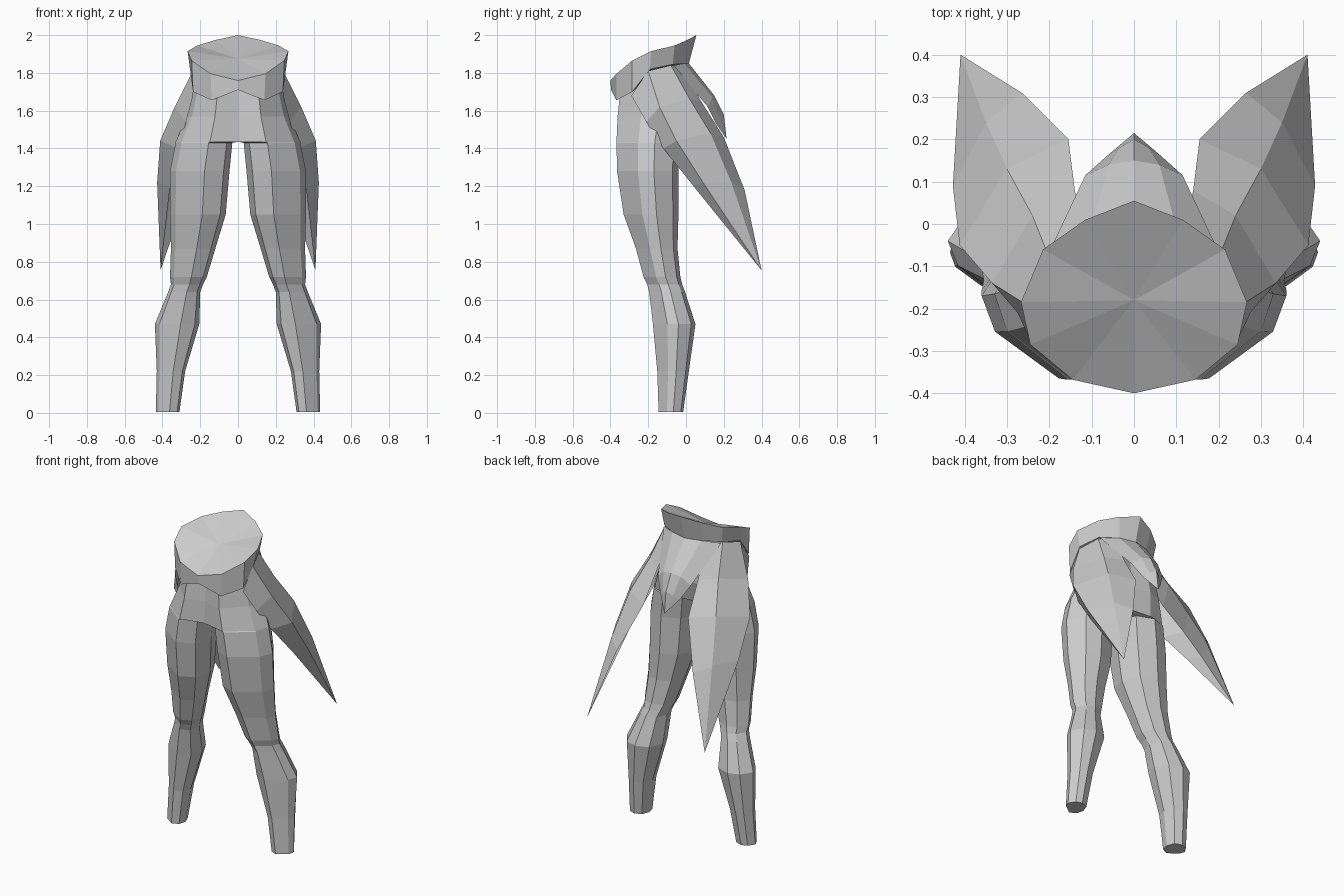
import bpy
import bmesh

cube = bpy.data.objects.get("Cube")
if cube:
    bpy.data.objects.remove(cube, do_unlink=True)

GREY = (0.6, 0.6, 0.6, 1)
grey = bpy.data.materials.new("plain grey")
grey.use_nodes = True
grey.diffuse_color = GREY
grey.node_tree.nodes["Principled BSDF"].inputs["Base Color"].default_value = GREY


def loft(name, rows, closed=False, fan_start=None, fan_end=None, caps=False):
    """Bridge rows of points, optionally fanning to end points, then mirror across x."""
    bm = bmesh.new()
    grid = [[bm.verts.new(p) for p in row] for row in rows]
    n = len(grid[0])
    spans = [(i, (i + 1) % n) for i in range(n if closed else n - 1)]
    for a, b in zip(grid, grid[1:]):
        for i, j in spans:
            bm.faces.new((a[i], a[j], b[j], b[i]))
    for point, row in ((fan_start, grid[0]), (fan_end, grid[-1])):
        if point:
            tip = bm.verts.new(point)
            for i, j in spans:
                bm.faces.new((row[i], row[j], tip))
    if caps:
        bm.faces.new(grid[0])
        bm.faces.new(grid[-1])
    bmesh.ops.recalc_face_normals(bm, faces=bm.faces)
    mesh = bpy.data.meshes.new(name)
    bm.to_mesh(mesh)
    bm.free()
    mesh.materials.append(grey)
    obj = bpy.data.objects.new(name, mesh)
    bpy.context.collection.objects.link(obj)
    mirror = obj.modifiers.new("Mirror", "MIRROR")
    mirror.use_clip = True
    return obj


# Cross-sections as fractions of width (inner to outer) and depth (front to back)
limb = [(.42, 0), (.9, .34), (1, .6), (.8, .9), (.5, 1), (.15, .88), (0, .5), (.1, .15)]
hip = [(.45, 0), (.9, .34), (1, .6), (.8, .9), (.45, 1), (0, .95), (0, .5), (0, .1)]

# Legs and hips: height, inner x, outer x, front y, back y
leg_sizes = [
    (.005, .31, .435, -.145, -.015),
    (.22, .28, .43, -.152, .015),
    (.47, .205, .44, -.175, .05),
    (.64, .2, .37, -.195, -.005),
    (.68, .185, .355, -.205, -.02),
    (.72, .165, .36, -.225, -.03),
    (.87, .12, .355, -.265, -.045),
    (1.05, .065, .36, -.33, -.04),
    (1.28, .045, .36, -.365, -.04),
    (1.43, .03, .33, -.368, -.03),
]
hip_sizes = [
    (1.435, 0, .33, -.368, -.03),
    (1.57, 0, .27, -.362, .0),
    (1.78, 0, .22, -.34, -.02),
]


def section(shape, size):
    z, x0, x1, y0, y1 = size
    return [(x0 + u * (x1 - x0), y0 + v * (y1 - y0), z) for u, v in shape]


rings = [section(limb, s) for s in leg_sizes] + [section(hip, s) for s in hip_sizes]
loft("legs", rings, closed=True, caps=True)

# Waist belt: sloping top, flared rim and pointed front
belt_top = [(0, .055, 2), (.115, .01, 1.975), (.215, -.06, 1.945), (.267, -.185, 1.915),
            (.245, -.285, 1.865), (.145, -.368, 1.795), (0, -.4, 1.76)]
belt_bottom = [(0, .015, 1.85), (.1, -.01, 1.85), (.2, -.07, 1.845), (.245, -.19, 1.82),
               (.238, -.285, 1.7), (.14, -.368, 1.655), (0, -.397, 1.71)]
loft("belt", [belt_top, belt_bottom], fan_start=(0, -.18, 1.875), fan_end=(0, -.18, 1.79))

# Long side panels, swept back to a point
panel_rows = [
    [(.12, -.02, 1.83), (.2, -.08, 1.84), (.24, -.2, 1.81), (.238, -.29, 1.68)],
    [(.14, .08, 1.65), (.24, .02, 1.66), (.335, -.14, 1.62), (.275, -.21, 1.54)],
    [(.155, .2, 1.46), (.3, .13, 1.48), (.412, -.05, 1.44), (.315, -.12, 1.4)],
    [(.265, .31, 1.18), (.35, .24, 1.22), (.428, .09, 1.22), (.36, .04, 1.2)],
]
loft("side_panels", panel_rows, fan_end=(.41, .4, .755))

# Short pointed panel at the back
back_rows = [
    [(0, .015, 1.85), (.1, -.01, 1.85), (.2, -.065, 1.84)],
    [(0, .15, 1.68), (.06, .14, 1.67), (.115, .115, 1.62)],
    [(0, .2, 1.58), (.035, .18, 1.56), (.065, .16, 1.53)],
]
loft("back_panel", back_rows, fan_end=(0, .215, 1.45))
